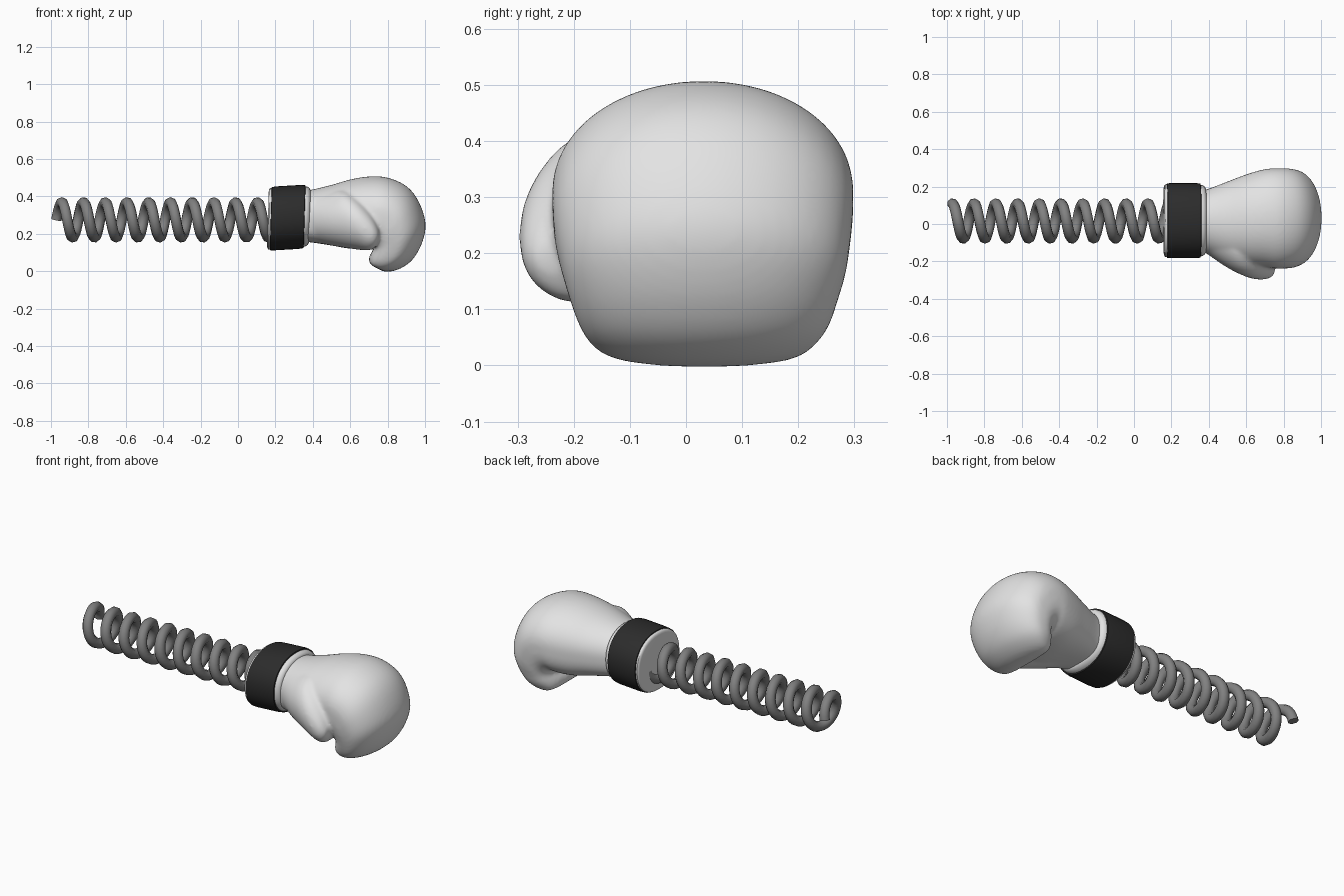
import bpy, bmesh, math

if "Cube" in bpy.data.objects:
    bpy.data.objects.remove(bpy.data.objects["Cube"])


def material(name, v):
    m = bpy.data.materials.new(name)
    m.diffuse_color = (v, v, v, 1)
    m.use_nodes = True
    m.node_tree.nodes["Principled BSDF"].inputs["Base Color"].default_value = m.diffuse_color
    return m


LIGHT = material("light_grey", 0.77)
BLACK = material("black", 0.025)
STEEL = material("steel_grey", 0.22)


def smooth_rows(rows, steps):
    """Catmull-Rom interpolation between the section rows."""
    out = []
    for i in range(len(rows) - 1):
        p0, p1, p2 = rows[max(i - 1, 0)], rows[i], rows[i + 1]
        p3 = rows[min(i + 2, len(rows) - 1)]
        for s in range(steps):
            t = s / steps
            out.append([0.5 * (2 * b + (c - a) * t + (2 * a - 5 * b + 4 * c - d) * t * t
                               + (3 * b - a - 3 * c + d) * t ** 3)
                        for a, b, c, d in zip(p0, p1, p2, p3)])
    out.append(rows[-1])
    return out


def loft(bm, rows, e_out=2.2, e_in=2.2, n=40):
    """Skin oval sections (outer x, z, inner x, z, y min, y max)."""
    rings = []
    for xo, zo, xi, zi, y0, y1 in rows:
        ring = []
        for k in range(n):
            a = 2 * math.pi * k / n
            c, s = math.cos(a), math.sin(a)
            e = 2 / (e_out if c > 0 else e_in)
            u = math.copysign(abs(c) ** e, c) / 2
            v = math.copysign(abs(s) ** e, s) / 2
            ring.append(bm.verts.new(((xo + xi) / 2 + u * (xo - xi),
                                      (y0 + y1) / 2 + v * (y1 - y0),
                                      (zo + zi) / 2 + u * (zo - zi))))
        rings.append(ring)
    for r, q in zip(rings, rings[1:]):
        for k in range(n):
            j = (k + 1) % n
            bm.faces.new((r[k], r[j], q[j], q[k]))
    bm.faces.new(rings[0][::-1])
    bm.faces.new(rings[-1])


def finish(bm, name, mat):
    bmesh.ops.recalc_face_normals(bm, faces=bm.faces)
    me = bpy.data.meshes.new(name)
    bm.to_mesh(me)
    bm.free()
    ob = bpy.data.objects.new(name, me)
    bpy.context.collection.objects.link(ob)
    me.materials.append(mat)
    return ob


def select(ob):
    bpy.ops.object.select_all(action='DESELECT')
    ob.select_set(True)
    bpy.context.view_layer.objects.active = ob


# Glove: wrist, bent over the knuckles and curled back under the palm
fist = [
    (0.30, 0.425, 0.30, 0.160, -0.140, 0.170),
    (0.39, 0.435, 0.38, 0.155, -0.155, 0.184),
    (0.50, 0.461, 0.50, 0.137, -0.200, 0.227),
    (0.60, 0.490, 0.60, 0.120, -0.220, 0.265),
    (0.70, 0.506, 0.68, 0.122, -0.228, 0.291),
    (0.80, 0.500, 0.71, 0.130, -0.238, 0.298),
    (0.90, 0.455, 0.72, 0.122, -0.238, 0.298),
    (0.965, 0.375, 0.722, 0.112, -0.234, 0.294),
    (1.003, 0.255, 0.718, 0.104, -0.222, 0.286),
    (0.984, 0.150, 0.710, 0.095, -0.208, 0.272),
    (0.932, 0.060, 0.703, 0.080, -0.190, 0.255),
    (0.860, 0.010, 0.700, 0.065, -0.168, 0.230),
    (0.790, -0.003, 0.703, 0.045, -0.135, 0.200),
    (0.745, 0.014, 0.715, 0.030, -0.090, 0.150),
]
# Thumb: lies along the front side and blends into the wrist
thumb = [
    (0.36, 0.400, 0.36, 0.170, -0.138, 0.10),
    (0.48, 0.425, 0.48, 0.140, -0.222, 0.10),
    (0.56, 0.435, 0.57, 0.125, -0.268, 0.05),
    (0.63, 0.395, 0.64, 0.115, -0.293, 0.00),
    (0.69, 0.335, 0.69, 0.110, -0.297, -0.07),
    (0.73, 0.280, 0.728, 0.122, -0.288, -0.11),
    (0.755, 0.225, 0.75, 0.160, -0.265, -0.16),
]
bm = bmesh.new()
loft(bm, smooth_rows(fist, 4), 2.05, 2.9, 48)
loft(bm, smooth_rows(thumb, 4), 2.0, 2.1, 32)
glove = finish(bm, "glove", LIGHT)
rm = glove.modifiers.new("blend", 'REMESH')
rm.mode = 'VOXEL'
rm.voxel_size = 0.009
rm.use_smooth_shade = True
sm = glove.modifiers.new("soften", 'SMOOTH')
sm.factor = 0.5
sm.iterations = 14


def cuff_row(x, shrink):
    """Section of the slightly tilted cuff, shrunk inwards by some amount."""
    zc = 0.286 + 0.06 * (x - 0.265)
    h, w = 0.171 - shrink, 0.201 - shrink
    return (x + 0.03 * h, zc + h, x - 0.03 * h, zc - h, 0.018 - w, 0.018 + w)


# Cuff: light padded sleeve and the black band around it
bm = bmesh.new()
loft(bm, [cuff_row(x, s) for x, s in ((0.160, 0.022), (0.162, 0.013), (0.167, 0.007),
                                      (0.18, 0.005), (0.35, 0.008), (0.366, 0.012),
                                      (0.378, 0.019), (0.384, 0.03))])
sleeve = finish(bm, "cuff_sleeve", LIGHT)
bm = bmesh.new()
loft(bm, [cuff_row(x, s) for x, s in ((0.175, 0.006), (0.177, 0.002), (0.2, 0.0),
                                      (0.33, 0.0), (0.354, 0.003), (0.356, 0.008))])
band = finish(bm, "cuff_band", BLACK)
for ob in (sleeve, band):
    select(ob)
    bpy.ops.object.shade_smooth_by_angle(angle=math.radians(40))

# Spring: ten turns of round wire
cu = bpy.data.curves.new("spring", 'CURVE')
cu.dimensions = '3D'
cu.bevel_depth = 0.029
cu.bevel_resolution = 2
cu.use_fill_caps = True
sp = cu.splines.new('POLY')
turns, per = 10, 28
sp.points.add(turns * per)
for i, p in enumerate(sp.points):
    t = 2 * math.pi * i / per
    p.co = (-0.971 + 0.1162 * i / per, 0.016 + 0.0925 * math.cos(t),
            0.274 + 0.0925 * math.sin(t), 1)
spring = bpy.data.objects.new("spring", cu)
bpy.context.collection.objects.link(spring)
cu.materials.append(STEEL)
select(spring)
bpy.ops.object.convert(target='MESH')
bpy.ops.object.shade_smooth_by_angle(angle=math.radians(50))
